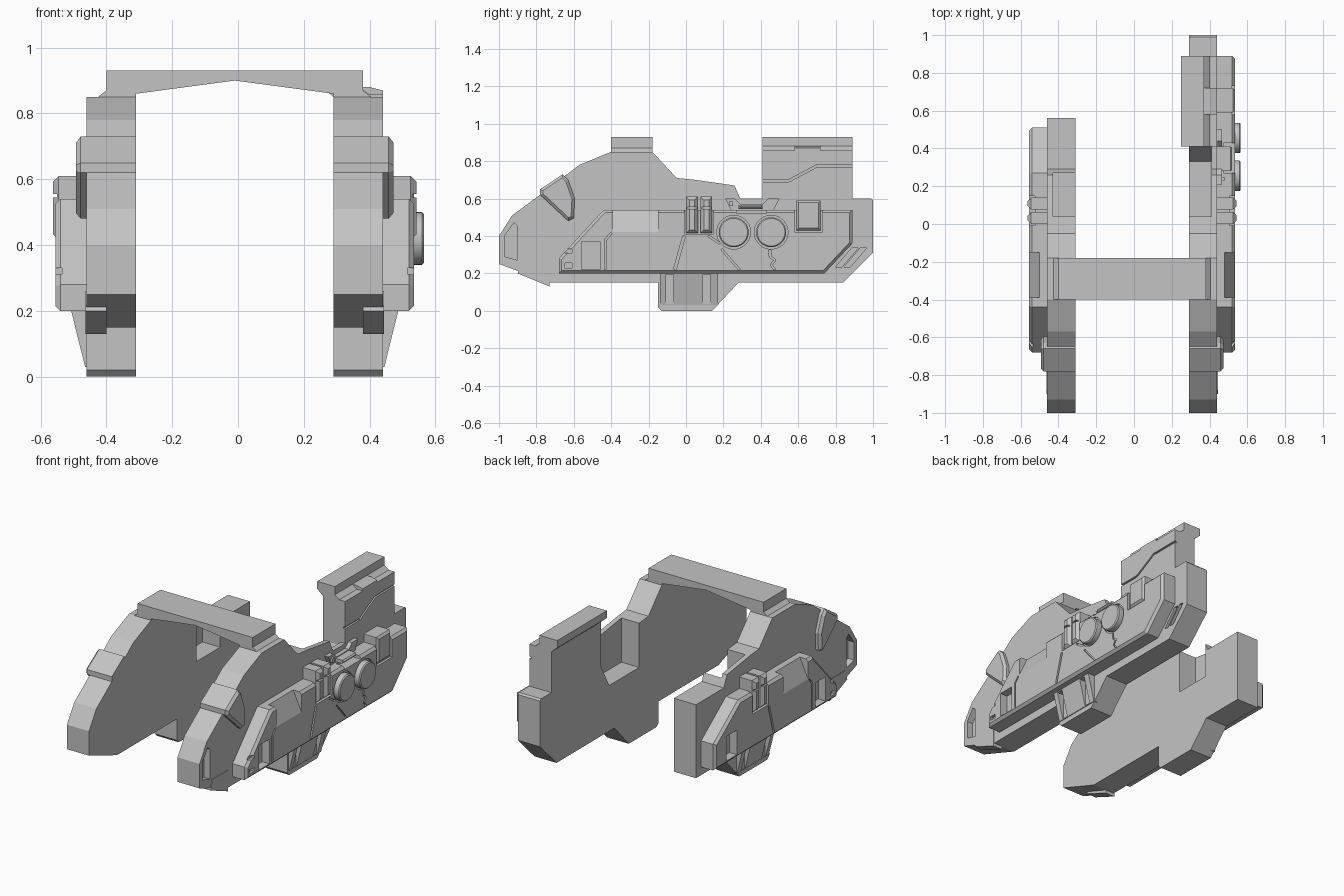
import bpy, bmesh, math

if "Cube" in bpy.data.objects:
    bpy.data.objects.remove(bpy.data.objects["Cube"])

grey = bpy.data.materials.new("hull grey")
grey.use_nodes = True
COLOUR = (0.55, 0.55, 0.55, 1)
grey.diffuse_color = COLOUR
grey.node_tree.nodes["Principled BSDF"].inputs["Base Color"].default_value = COLOUR

MID = -0.01  # the two hulls mirror about this x


def prism(name, pts, lo, hi, side=1, along="x", chamfer=0):
    """Extrude a (y, z) profile along x, or a (distance, z) profile along y."""
    bm = bmesh.new()
    rings = []
    for t in (lo, hi):
        ring = []
        for a, z in pts:
            d, y = (t, a) if along == "x" else (a, t)
            ring.append(bm.verts.new((MID + side * d, y, z)))
        rings.append(ring)
    n = len(pts)
    bm.faces.new(rings[0])
    cap = bm.faces.new(rings[1])
    for i in range(n):
        j = (i + 1) % n
        bm.faces.new((rings[0][i], rings[0][j], rings[1][j], rings[1][i]))
    bmesh.ops.recalc_face_normals(bm, faces=bm.faces)
    if chamfer:
        bmesh.ops.bevel(bm, geom=list(cap.edges), offset=chamfer, segments=1,
                        profile=0.5, affect='EDGES')
    mesh = bpy.data.meshes.new(name)
    bm.to_mesh(mesh)
    bm.free()
    mesh.materials.append(grey)
    ob = bpy.data.objects.new(name, mesh)
    bpy.context.collection.objects.link(ob)
    return ob


def rect(y0, y1, z0, z1):
    return [(y0, z0), (y1, z0), (y1, z1), (y0, z1)]


def circle(y, z, r, n=40):
    return [(y + r * math.cos(math.tau * i / n), z + r * math.sin(math.tau * i / n))
            for i in range(n)]


def line_cuts(points, lo, hi, side, width=0.01):
    """Thin cutters following a path."""
    cuts = []
    for (y0, z0), (y1, z1) in zip(points, points[1:]):
        k = width / 2 / math.hypot(y1 - y0, z1 - z0)
        ny, nz = (z0 - z1) * k, (y1 - y0) * k
        quad = [(y0 + ny, z0 + nz), (y1 + ny, z1 + nz), (y1 - ny, z1 - nz), (y0 - ny, z0 - nz)]
        cuts.append(prism("cutter", quad, lo, hi, side))
    return cuts


def carve(ob, cutters):
    """Subtract the cutters, bake the result and remove them."""
    for c in cutters:
        c.hide_render = True
        m = ob.modifiers.new("cut", 'BOOLEAN')
        m.operation, m.solver, m.object = 'DIFFERENCE', 'EXACT', c
    dg = bpy.context.evaluated_depsgraph_get()
    mesh = bpy.data.meshes.new_from_object(ob.evaluated_get(dg))
    ob.modifiers.clear()
    ob.data = mesh
    for c in cutters:
        bpy.data.objects.remove(c)


NOSE = [(-1, 0.25), (-1, 0.4), (-0.93, 0.51), (-0.78, 0.62), (-0.57, 0.78), (-0.4, 0.85),
        (-0.18, 0.85), (-0.05, 0.71), (0.05, 0.7), (0.26, 0.67), (0.29, 0.6)]
KEEL = [(0.28, 0.15), (0.14, 0), (-0.13, 0), (-0.15, 0.02), (-0.15, 0.15), (-0.73, 0.15)]
IN, OUT, FACE = 0.30, 0.45, 0.545


def build_hull(side, word):
    long_hull = side > 0

    def part(name, pts, lo, hi, **kw):
        return prism(f"{word}_{name}", pts, lo, hi, side, **kw)

    def cut(pts, lo, hi, **kw):
        return prism("cutter", pts, lo, hi, side, **kw)

    # main slab with the hollow behind the arch
    tail = [(0.99, 0.6), (1, 0.59), (1, 0.31), (0.84, 0.15)] if long_hull else \
        [(0.56, 0.6), (0.56, 0.15)]
    slab = part("hull_slab", NOSE + tail + KEEL, IN, OUT)
    hollow = [(0.04, 1), (0.04, 0.43)]
    hollow += [(0.33, 0.43), (0.41, 0.58), (0.41, 1)] if long_hull else [(0.27, 0.43), (0.27, 1)]
    cuts = [cut(hollow, IN - 0.1, 0.42),
            cut([(-0.97, 0.29), (-0.9, 0.27), (-0.9, 0.45), (-0.92, 0.47), (-0.97, 0.4)],
                OUT - 0.04, OUT + 0.1)]
    if long_hull:
        for s in (0, 0.045):
            cuts.append(cut([(0.8 + s, 0.235), (0.83 + s, 0.23), (0.92 + s, 0.335),
                             (0.89 + s, 0.34)], OUT - 0.02, OUT + 0.1))
    carve(slab, cuts)

    # nose skid and collar
    part("nose_skid", [(-0.9, 0.2), (-0.73, 0.13), (-0.73, 0.26), (-0.88, 0.26)], 0.39, OUT + 0.004)
    part("collar", [(-0.78, 0.65), (-0.66, 0.73), (-0.63, 0.7), (-0.595, 0.6), (-0.6, 0.495),
                    (-0.63, 0.48), (-0.78, 0.62)], IN, 0.483, chamfer=0.015)

    # outer armour plate
    rear = [(0.89, 0.54), (0.89, 0.36), (0.74, 0.2)] if long_hull else \
        [(0.27, 0.54), (0.51, 0.36), (0.51, 0.2)]
    plate = part("armour_plate", [(-0.68, 0.2), (-0.68, 0.28), (-0.44, 0.54)] + rear,
                 OUT - 0.01, FACE, chamfer=0.015)
    cuts = [cut(rect(-0.56, -0.46, 0.22, 0.37), FACE - 0.05, FACE + 0.1),
            cut(rect(-0.65, -0.61, 0.31, 0.33), FACE - 0.02, FACE + 0.1),
            cut(rect(-0.65, -0.61, 0.23, 0.255), FACE - 0.02, FACE + 0.1),
            cut(rect(-0.007, 0.147, 0.41, 0.7), FACE - 0.03, FACE + 0.1),
            # sloping pocket in the top edge
            cut([(0.48, 0.56), (FACE, 0.42), (0.6, 0.42), (0.6, 0.6), (0.48, 0.6)],
                -0.39, -0.15, along="y")]
    lo, hi = FACE - 0.01, FACE + 0.05
    cuts += line_cuts([(-0.43, 0.22), (-0.43, 0.38), (-0.4, 0.415)], lo, hi, side)
    cuts += line_cuts([(-0.01, 0.4), (-0.06, 0.22)], lo, hi, side, 0.014)
    if long_hull:
        cuts += line_cuts([(0.12, 0.4), (0.18, 0.36)], lo, hi, side)
        cuts += line_cuts([(0.19, 0.33), (0.285, 0.22)], lo, hi, side)
        cuts += line_cuts([(0.45, 0.325), (0.45, 0.29), (0.475, 0.27), (0.455, 0.245),
                           (0.475, 0.22)], lo, hi, side)
        cuts += [cut(circle(y, 0.42, 0.09), lo, hi) for y in (0.255, 0.455)]
        cuts.append(cut(rect(0.58, 0.73, 0.42, 0.6), FACE - 0.015, FACE + 0.1))
        cuts.append(cut(rect(0.27, 0.43, 0.52, 0.6), FACE - 0.06, FACE + 0.1))
    else:
        cuts.append(cut(rect(0.3, 0.4, 0.22, 0.37), FACE - 0.05, FACE + 0.1))
    carve(plate, cuts)

    # paired clamps, each split by a cross line
    for i, y in enumerate((0.0, 0.077)):
        clamp = part(f"clamp_{i + 1}", rect(y, y + 0.063, 0.415, 0.61), OUT - 0.01, 0.553,
                     chamfer=0.018)
        carve(clamp, line_cuts([(y - 0.02, 0.55), (y + 0.09, 0.55)], 0.54, 0.6, side))

    # flared keel buttress with two slots
    buttress = part("keel_buttress", [(0.43, 0.03), (0.455, 0.03), (0.497, 0.2), (0.43, 0.2)],
                    -0.14, 0.17, along="y")
    carve(buttress, [cut(rect(y, y + 0.04, 0.035, 0.195), OUT + 0.001, 0.6)
                     for y in (-0.108, 0.092)])


build_hull(1, "left")
build_hull(-1, "right")

# round hatches on the long hull
for i, y in enumerate((0.255, 0.455)):
    disc = prism(f"round_hatch_{i + 1}", circle(y, 0.42, 0.08), OUT, 0.575, chamfer=0.006)
    bpy.ops.object.select_all(action='DESELECT')
    disc.select_set(True)
    bpy.context.view_layer.objects.active = disc
    bpy.ops.object.shade_smooth_by_angle()

# square hatch, grab handle and locking stud
prism("square_hatch", rect(0.59, 0.72, 0.43, 0.59), OUT - 0.01, FACE, chamfer=0.012)
prism("handle_bracket", [(0.21, 0.6), (0.24, 0.54), (0.47, 0.54), (0.5, 0.6), (0.44, 0.6),
                         (0.41, 0.57), (0.29, 0.57), (0.26, 0.6)], OUT - 0.01, 0.475)
prism("grab_handle", rect(0.28, 0.41, 0.545, 0.565), OUT - 0.01, 0.53, chamfer=0.008)
prism("locking_stud", rect(0.23, 0.25, 0.56, 0.585), OUT, 0.49)

# rear tower with its stepped seam
tower = prism("tower", rect(0.41, 0.89, 0.58, 0.85), IN, OUT)
seam = line_cuts([(0.4, 0.695), (0.55, 0.695), (0.7, 0.775), (0.9, 0.775)], OUT - 0.012, 0.5, 1, 0.012)
carve(tower, seam)
prism("tower_cap", [(0.26, 0.93), (0.26, 0.885), (IN, 0.85), (OUT, 0.85), (OUT, 0.857),
                    (0.41, 0.857), (0.38, 0.88), (0.38, 0.93)], 0.41, 0.89, along="y")
prism("tower_cap_lug", [(0.37, 0.85), (OUT, 0.85), (OUT, 0.87), (0.41, 0.88), (0.37, 0.88)],
      0.58, 0.72, along="y")

# arched cross beam joining the hulls
half = [(0.39, 0.93), (0.39, 0.87), (0.415, 0.85), (IN, 0.85), (IN, 0.86)]
beam = half + [(0, 0.9)] + [(-d, z) for d, z in reversed(half)]
prism("cross_beam", beam, -0.4, -0.18, along="y")
